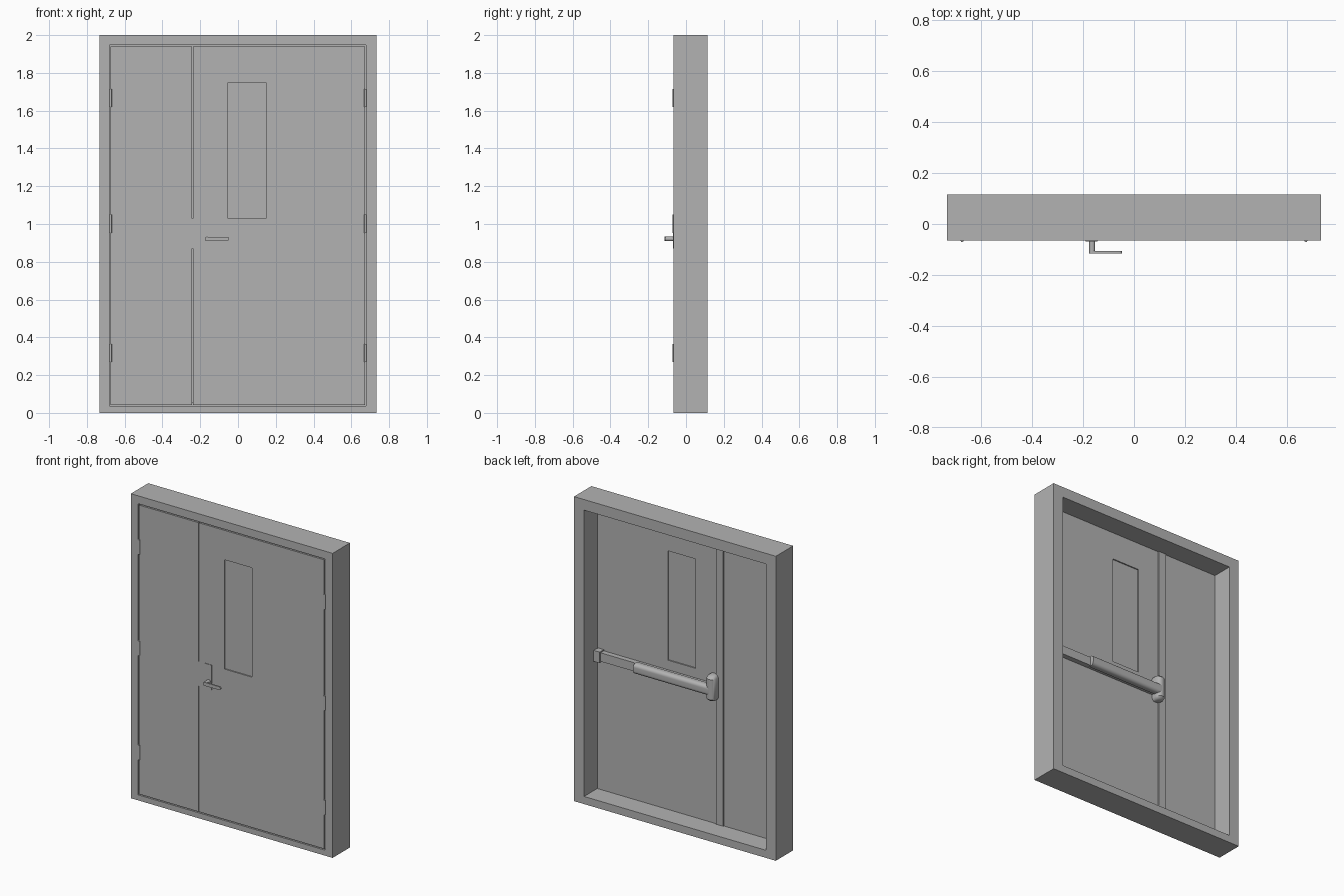
import bpy, bmesh, math
from mathutils import Matrix, Vector

if "Cube" in bpy.data.objects:
    bpy.data.objects.remove(bpy.data.objects["Cube"], do_unlink=True)

GREY = (0.45, 0.45, 0.45, 1.0)
grey = bpy.data.materials.new("plain_grey")
grey.diffuse_color = GREY
grey.use_nodes = True
grey.node_tree.nodes["Principled BSDF"].inputs["Base Color"].default_value = GREY


def finish(name, bm, smooth=False):
    bmesh.ops.recalc_face_normals(bm, faces=bm.faces)
    me = bpy.data.meshes.new(name)
    bm.to_mesh(me)
    bm.free()
    me.materials.append(grey)
    ob = bpy.data.objects.new(name, me)
    bpy.context.collection.objects.link(ob)
    if smooth:
        bpy.ops.object.select_all(action='DESELECT')
        ob.select_set(True)
        bpy.context.view_layer.objects.active = ob
        bpy.ops.object.shade_smooth_by_angle(angle=math.radians(35))
    return ob


def rect_loops(name, loops, closed):
    """Skin upright rectangles (x0, x1, z0, z1, y); close the ring or cap both ends."""
    bm = bmesh.new()
    rows = [[bm.verts.new(p) for p in ((x0, y, z0), (x1, y, z0), (x1, y, z1), (x0, y, z1))]
            for x0, x1, z0, z1, y in loops]
    pairs = list(zip(rows, rows[1:]))
    if closed:
        pairs.append((rows[-1], rows[0]))
    else:
        bm.faces.new(rows[0])
        bm.faces.new(rows[-1])
    for a, b in pairs:
        for i in range(4):
            j = (i + 1) % 4
            bm.faces.new((a[i], a[j], b[j], b[i]))
    return finish(name, bm)


def box(name, x0, x1, y0, y1, z0, z1):
    return rect_loops(name, [(x0, x1, z0, z1, y0), (x0, x1, z0, z1, y1)], False)


def extrude(name, pts, vec, smooth=True):
    """Extrude a closed outline of 3D points along vec."""
    bm = bmesh.new()
    face = bm.faces.new([bm.verts.new(p) for p in pts])
    new = bmesh.ops.extrude_face_region(bm, geom=[face])["geom"]
    bmesh.ops.translate(bm, vec=Vector(vec), verts=[v for v in new if isinstance(v, bmesh.types.BMVert)])
    return finish(name, bm, smooth)


def cylinder(name, centre, radius, length, rot=None):
    bm = bmesh.new()
    m = Matrix.Translation(centre) @ (rot or Matrix())
    bmesh.ops.create_cone(bm, cap_ends=True, segments=20, radius1=radius, radius2=radius,
                          depth=length, matrix=m)
    return finish(name, bm, True)


def arc(cu, cv, r, a0, a1, n=8):
    return [(cu + r * math.cos(math.radians(a0 + (a1 - a0) * i / n)),
             cv + r * math.sin(math.radians(a0 + (a1 - a0) * i / n))) for i in range(n + 1)]


FRONT, DOOR_BACK, BACK = -0.065, -0.022, 0.115

# Frame with a rebate for the leaves and a narrower opening behind them
outer = (-0.733, 0.733, 0.0, 2.0)
rebate = (-0.681, 0.678, 0.036, 1.948)
stop = (-0.66, 0.66, 0.05, 1.93)
rect_loops("door_frame", [outer + (FRONT,), outer + (BACK,), stop + (BACK,), stop + (DOOR_BACK,),
                          rebate + (DOOR_BACK,), rebate + (FRONT,)], True)

# Wide leaf with a recessed window pane on both faces
leaf = (-0.237, 0.672, 0.043, 1.941)
window = (-0.053, 0.148, 1.03, 1.748)
rect_loops("wide_leaf", [window + (FRONT + 0.008,), window + (FRONT,), leaf + (FRONT,),
                         leaf + (DOOR_BACK,), window + (DOOR_BACK,), window + (DOOR_BACK - 0.008,)], False)

# Narrow leaf, meeting strip behind the gap, and latch plate across the gap
box("narrow_leaf", -0.675, -0.243, FRONT, DOOR_BACK, 0.043, 1.941)
box("meeting_strip", -0.262, -0.208, DOOR_BACK, -0.012, 0.052, 1.928)
box("latch_plate", -0.243, -0.237, FRONT, -0.03, 0.87, 1.03)

# Three hinges on each side
for side, x in (("left", 0.674), ("right", -0.674)):
    for level, z in (("lower", 0.317), ("middle", 1.002), ("upper", 1.667)):
        cylinder(f"{level}_{side}_hinge", (x, FRONT, z), 0.006, 0.097)

# Front handle: plate, spindle and lever with a rounded tip
box("handle_plate", -0.191, -0.144, FRONT - 0.004, FRONT, 0.87, 1.032)
cylinder("handle_spindle", (-0.164, -0.088, 0.921), 0.012, 0.05, Matrix.Rotation(math.pi / 2, 4, 'X'))
outline = arc(-0.057, 0.921, 0.0105, -90, 90) + arc(-0.164, 0.921, 0.0115, 90, 270)
extrude("handle_lever", [(x, -0.115, z) for x, z in outline], (0, 0.010, 0))

# Panic bar on the back: rail, end bracket, rounded push pad and head casing
box("bar_rail", -0.18, 0.64, DOOR_BACK, 0.012, 0.91, 0.967)
box("bar_end_bracket", 0.612, 0.655, DOOR_BACK, 0.022, 0.903, 0.975)
pad = [(0.0, 0.905)] + arc(0.018, 0.927, 0.022, -90, 0) + arc(0.018, 0.95, 0.022, 0, 90) + [(0.0, 0.972)]
extrude("push_pad", [(-0.19, y, z) for y, z in pad], (0.546, 0, 0))

# Head casing: upright half-round body with domed ends
bm = bmesh.new()
rings = []
for z, s in ((0.868, 0.55), (0.874, 0.82), (0.886, 1.0), (1.018, 1.0), (1.03, 0.82), (1.036, 0.55)):
    half = arc(-0.194, 0.008, 0.032, 0, 180, 12)
    shape = [(-0.162, DOOR_BACK)] + half + [(-0.226, DOOR_BACK)]
    rings.append([bm.verts.new((-0.194 + (x + 0.194) * s, DOOR_BACK + (y - DOOR_BACK) * s, z))
                  for x, y in shape])
for a, b in zip(rings, rings[1:]):
    for i in range(len(a)):
        j = (i + 1) % len(a)
        bm.faces.new((a[i], a[j], b[j], b[i]))
bm.faces.new(rings[0])
bm.faces.new(rings[-1])
finish("bar_head_casing", bm, True)
